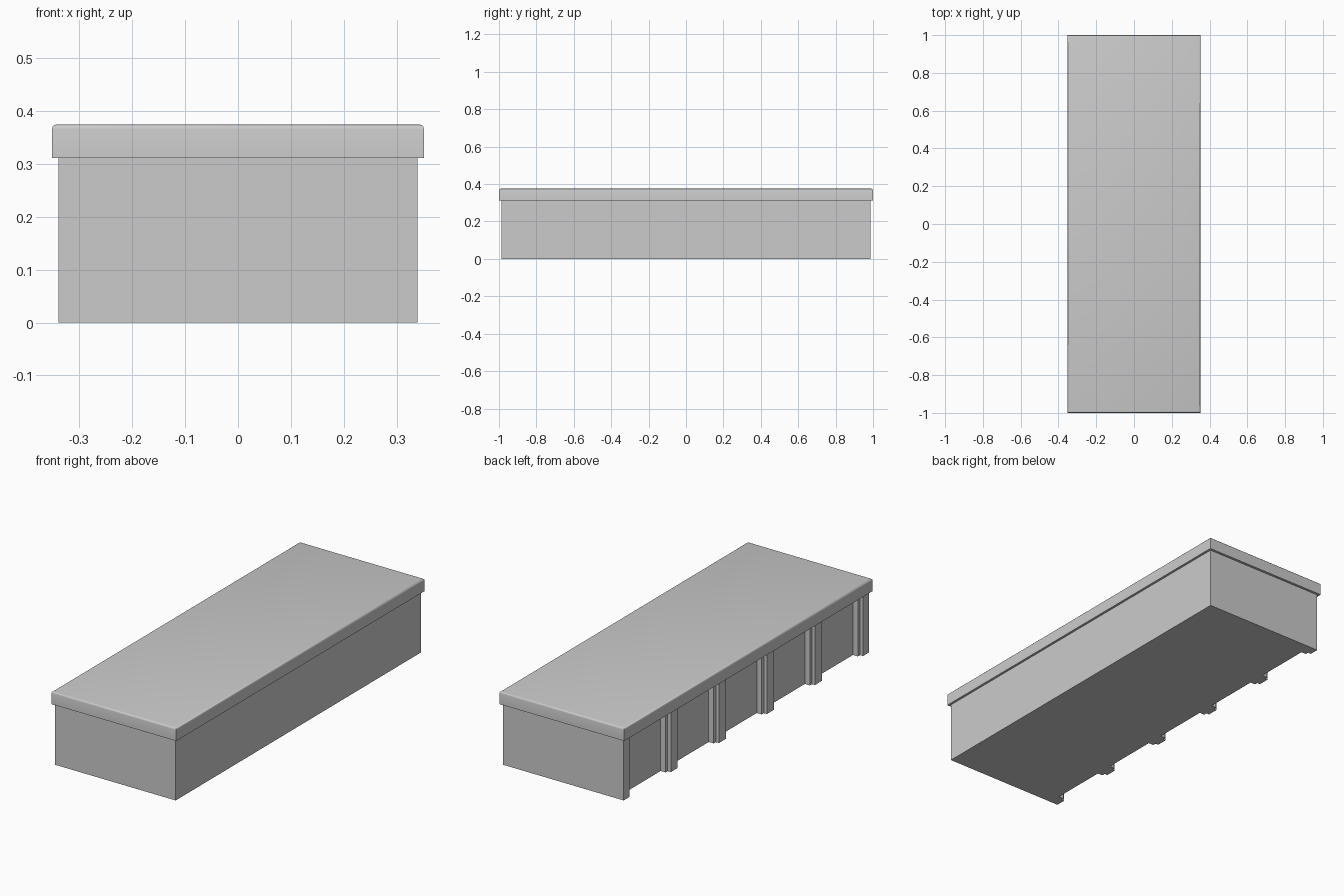
import bpy, bmesh
from mathutils import Matrix

if "Cube" in bpy.data.objects:
    bpy.data.objects.remove(bpy.data.objects["Cube"])

BX, BY, H = 0.34, 0.987, 0.311      # body half sizes and height
MID_X, PANEL_X = 0.323, 0.295       # stepped depths on the left side


def finish(bm, name):
    bmesh.ops.recalc_face_normals(bm, faces=bm.faces)
    mesh = bpy.data.meshes.new(name)
    bm.to_mesh(mesh)
    bm.free()
    obj = bpy.data.objects.new(name, mesh)
    bpy.context.collection.objects.link(obj)
    return obj


def box(name, lo, hi):
    bm = bmesh.new()
    size = [b - a for a, b in zip(lo, hi)]
    mid = [(a + b) / 2 for a, b in zip(lo, hi)]
    bmesh.ops.create_cube(bm, size=1, matrix=Matrix.Translation(mid) @ Matrix.Diagonal((*size, 1)))
    return finish(bm, name)


# Body: plan outline with stepped pilasters along the left side, extruded up
outline = [(BX, BY), (BX, -BY), (-BX, -BY)]
centres = [-0.967 + 0.3868 * i for i in range(6)]
for i, c in enumerate(centres):
    if i > 0:
        outline += [(-PANEL_X, c - 0.045), (-MID_X, c - 0.045),
                    (-MID_X, c - 0.028), (-BX, c - 0.028)]
    if i < 5:
        outline += [(-BX, c + 0.028), (-MID_X, c + 0.028),
                    (-MID_X, c + 0.045), (-PANEL_X, c + 0.045)]
outline.append((-BX, BY))
bm = bmesh.new()
base = bm.faces.new([bm.verts.new((x, y, 0)) for x, y in outline])
ext = bmesh.ops.extrude_face_region(bm, geom=[base], use_keep_orig=True)
bmesh.ops.translate(bm, vec=(0, 0, H),
                    verts=[g for g in ext["geom"] if isinstance(g, bmesh.types.BMVert)])
finish(bm, "counter_body")

# Top rails above each recessed panel
for a, b in zip(centres, centres[1:]):
    box("panel_top_rail", (-MID_X, a + 0.045, 0.288), (-PANEL_X, b - 0.045, H))

# Countertop with rounded top edges
bm = bmesh.new()
bmesh.ops.create_cube(bm, size=1, matrix=Matrix.Translation((0, 0, (H + 0.375) / 2))
                      @ Matrix.Diagonal((0.704, 2.0, 0.375 - H, 1)))
top_edges = [e for e in bm.edges if all(v.co.z > 0.35 for v in e.verts)]
bmesh.ops.bevel(bm, geom=top_edges, offset=0.009, segments=3, profile=0.5, affect='EDGES')
top = finish(bm, "countertop")
bpy.context.view_layer.objects.active = top
top.select_set(True)
bpy.ops.object.shade_smooth_by_angle(angle=0.7)
